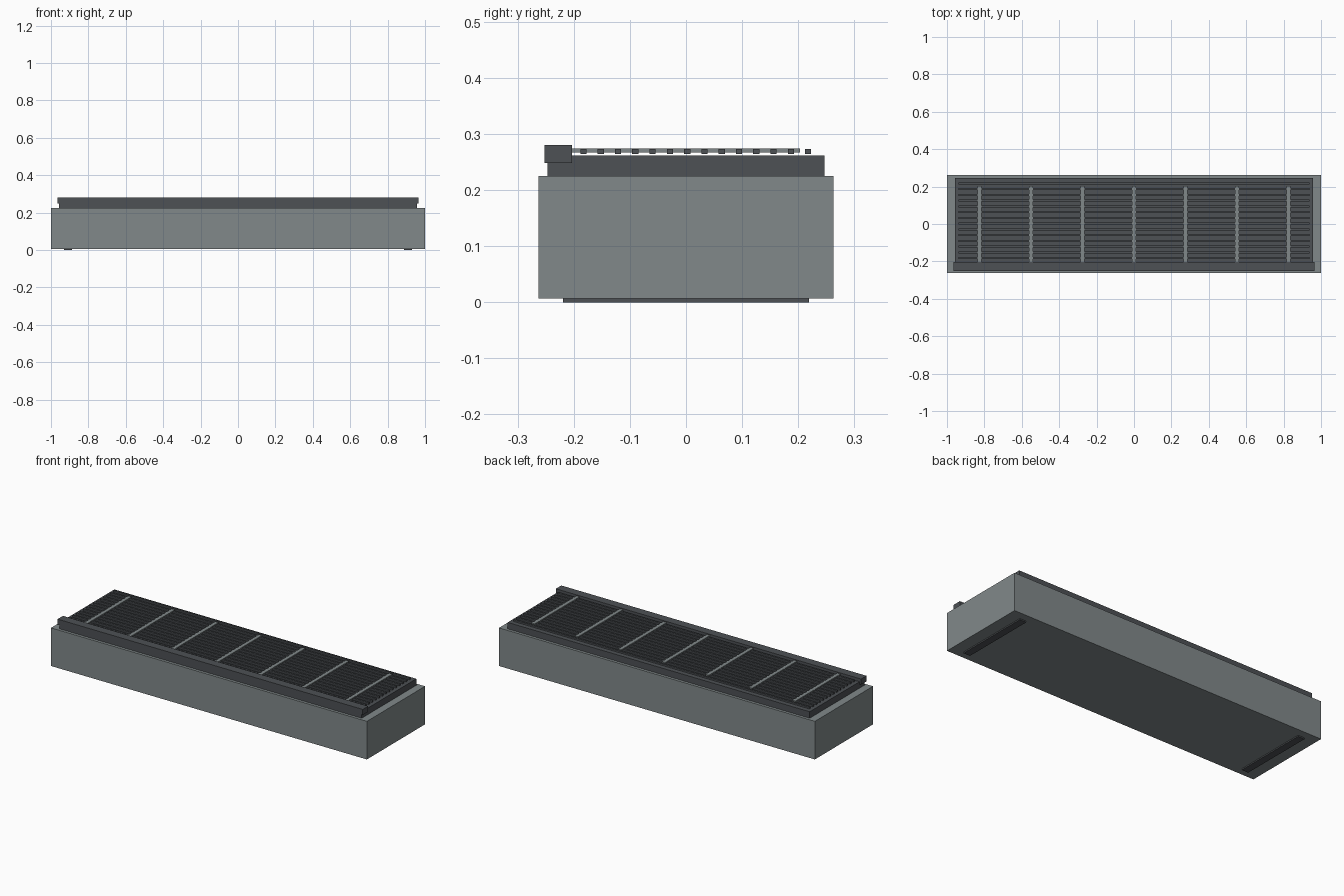
import bpy

cube = bpy.data.objects.get("Cube")
if cube:
    bpy.data.objects.remove(cube, do_unlink=True)


def material(name, colour):
    mat = bpy.data.materials.new(name)
    mat.use_nodes = True
    mat.diffuse_color = colour
    mat.node_tree.nodes["Principled BSDF"].inputs["Base Color"].default_value = colour
    return mat


def box(name, mat, x, y, z):
    """Axis-aligned box from (low, high) ranges."""
    bpy.ops.mesh.primitive_cube_add(size=1)
    obj = bpy.context.object
    obj.name = name
    ranges = (x, y, z)
    obj.location = [(low + high) / 2 for low, high in ranges]
    obj.scale = [high - low for low, high in ranges]
    bpy.ops.object.transform_apply(location=True, rotation=False, scale=True)
    obj.data.materials.append(mat)
    return obj


def repeat(obj, count, axis, step):
    """Row of copies along one axis."""
    mod = obj.modifiers.new("row", "ARRAY")
    mod.count = count
    mod.use_relative_offset = False
    mod.use_constant_offset = True
    offset = [0, 0, 0]
    offset[axis] = step
    mod.constant_offset_displace = offset


grey = material("mid grey", (0.22, 0.25, 0.255, 1))
dark = material("dark grey", (0.075, 0.082, 0.09, 1))

# Main housing, raised deck and front bar
box("housing", grey, (-1, 1), (-0.263, 0.263), (0.007, 0.225))
box("deck", dark, (-0.956, 0.956), (-0.247, 0.247), (0.225, 0.262))
box("front_bar", dark, (-0.966, 0.966), (-0.252, -0.203), (0.248, 0.28))

# Long slats of the grille
slat = box("grille_slats", dark, (-0.937, 0.937), (-0.219, -0.208), (0.264, 0.273))
repeat(slat, 15, 1, 0.0308)

# Cross ribs over the slats
rib = box("grille_ribs", grey, (-0.836, -0.816), (-0.203, 0.203), (0.267, 0.2745))
repeat(rib, 7, 0, 0.2753)

# Runner feet, one near each end
foot = box("runner_feet", dark, (0.887, 0.929), (-0.219, 0.219), (0, 0.007))
foot.modifiers.new("mirror", "MIRROR")
